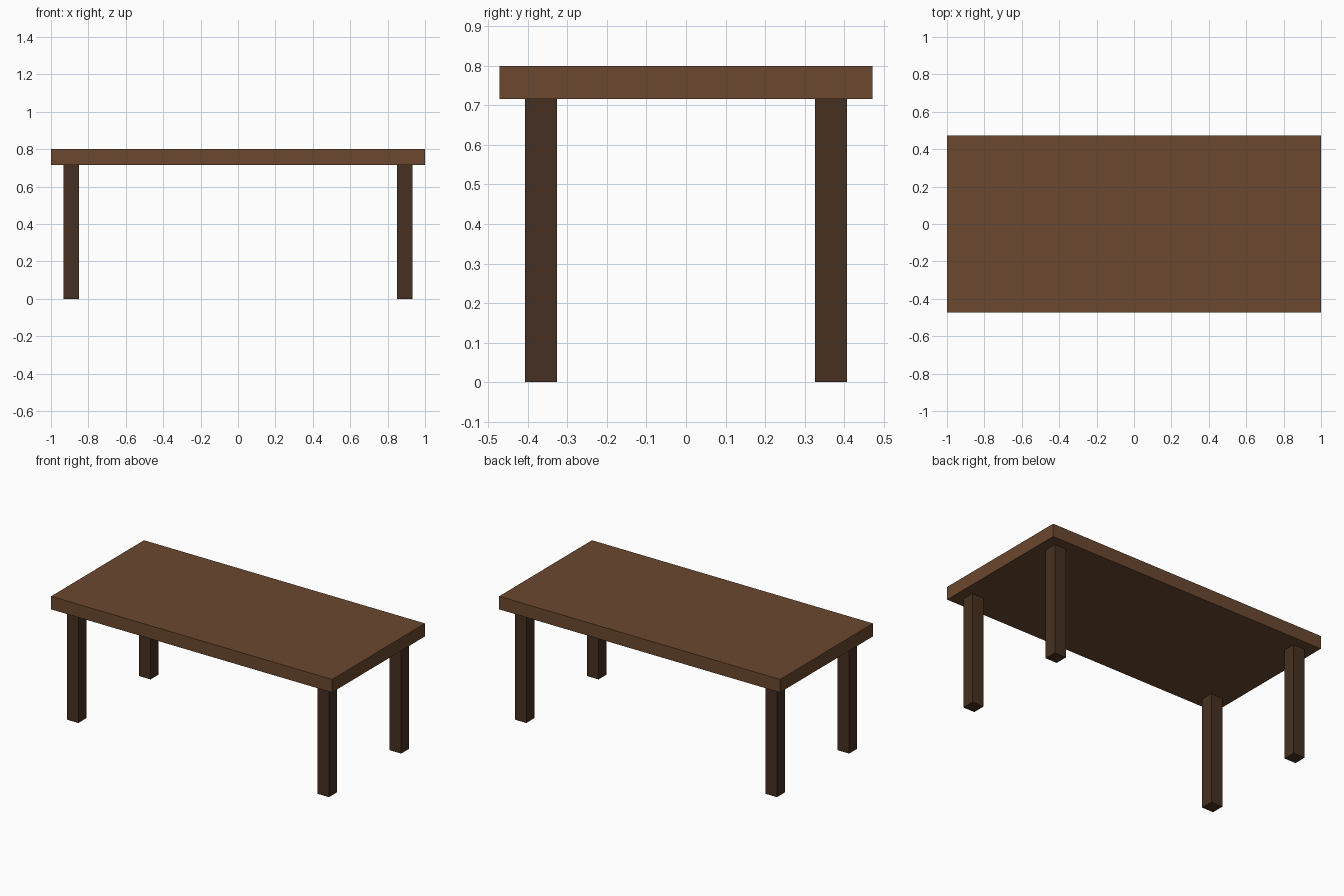
import bpy

if "Cube" in bpy.data.objects:
    bpy.data.objects.remove(bpy.data.objects["Cube"])


def material(name, color):
    mat = bpy.data.materials.new(name)
    mat.diffuse_color = (*color, 1.0)
    mat.use_nodes = True
    mat.node_tree.nodes["Principled BSDF"].inputs["Base Color"].default_value = mat.diffuse_color
    return mat


def box(name, center, size, mat):
    bpy.ops.mesh.primitive_cube_add(size=1, location=center)
    obj = bpy.context.object
    obj.name = name
    obj.scale = size
    bpy.ops.object.transform_apply(location=False, rotation=False, scale=True)
    obj.data.materials.append(mat)
    return obj


HEIGHT, LEG_HEIGHT = 0.80, 0.716
LEG_WIDTH, LEG_X, LEG_Y = 0.082, 0.892, 0.367

top_wood = material("top_wood", (0.145, 0.065, 0.028))
leg_wood = material("leg_wood", (0.063, 0.030, 0.015))

# Thick slab top
box("table_top", (0, 0, (HEIGHT + LEG_HEIGHT) / 2),
    (2.0, 0.944, HEIGHT - LEG_HEIGHT), top_wood)

# Four square legs, inset from the corners
for side, sx in (("left", -1), ("right", 1)):
    for end, sy in (("front", -1), ("back", 1)):
        box(f"{end}_{side}_leg", (sx * LEG_X, sy * LEG_Y, LEG_HEIGHT / 2),
            (LEG_WIDTH, LEG_WIDTH, LEG_HEIGHT), leg_wood)
